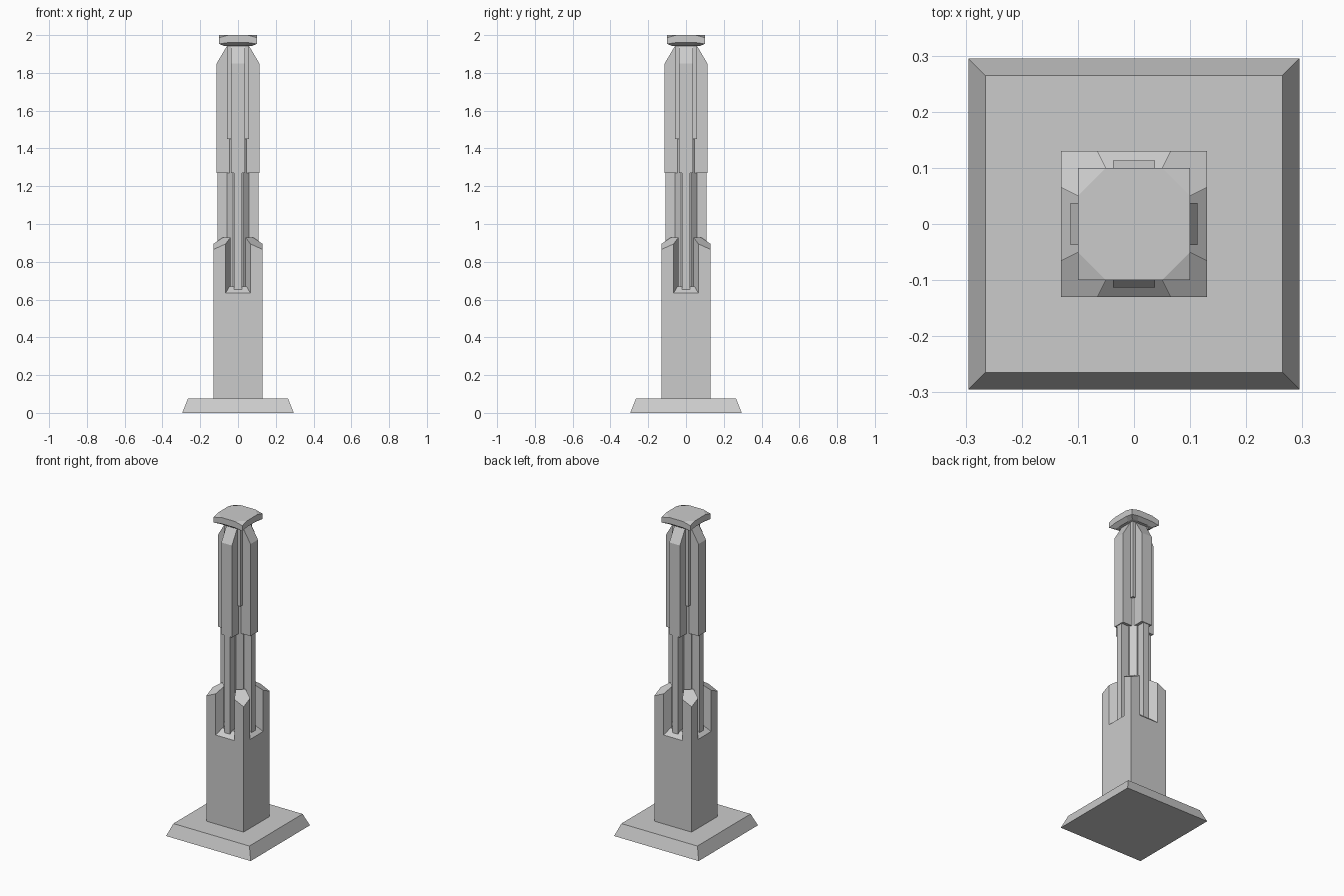
import bpy
from math import pi, cos, sin

if "Cube" in bpy.data.objects:
    bpy.data.objects.remove(bpy.data.objects["Cube"])


def mesh_object(name, verts, faces):
    me = bpy.data.meshes.new(name)
    me.from_pydata(verts, [], faces)
    me.update()
    ob = bpy.data.objects.new(name, me)
    bpy.context.collection.objects.link(ob)
    return ob


def loft(name, rings):
    """Skin a stack of equal-length rings and close both ends."""
    n = len(rings[0])
    verts = [p for r in rings for p in r]
    faces = [list(range(n))[::-1], list(range(len(verts) - n, len(verts)))]
    for k in range(len(rings) - 1):
        for i in range(n):
            j = (i + 1) % n
            faces.append((k * n + i, k * n + j, (k + 1) * n + j, (k + 1) * n + i))
    return mesh_object(name, verts, faces)


def square(h, z):
    return [(-h, -h, z), (h, -h, z), (h, h, z), (-h, h, z)]


def octagon(h, c, z):
    return [(-c, -h, z), (c, -h, z), (h, -c, z), (h, c, z),
            (c, h, z), (-c, h, z), (-h, c, z), (-h, -c, z)]


def turn(ring, k):
    c, s = round(cos(k * pi / 2)), round(sin(k * pi / 2))
    return [(x * c - y * s, x * s + y * c, z) for x, y, z in ring]


def four(name, rings):
    """Repeat a lofted part on each quarter turn."""
    for k in range(4):
        loft(f"{name}_{k + 1}", [turn(r, k) for r in rings])


# Foot plate and square lower column
loft("foot_plate", [square(0.295, 0), square(0.265, 0.075)])
loft("lower_column", [square(0.13, 0.07), square(0.13, 0.635), square(0.09, 0.67)])

# Corner prongs with tops rising towards the centre
prong = [(0.13, 0.13), (0.065, 0.13), (0.04, 0.08), (0.08, 0.04), (0.13, 0.065)][::-1]
four("corner_prong", [[(x, y, 0.635) for x, y in prong],
                      [(x, y, 0.865 + 0.46 * (0.26 - x - y)) for x, y in prong]])

# Central core: chamfered below, square above
loft("lower_core", [octagon(0.057, 0.026, 0.63), octagon(0.057, 0.026, 1.45)])
loft("upper_core", [square(0.057, 1.45), square(0.057, 1.945)])


# Radiating fins: narrow ones below, wide ones with sloped tops above
def fin(w, out, z_in, z_out):
    return [(0.03, -w, z_in), (out, -w, z_out), (out, w, z_out), (0.03, w, z_in)]


four("narrow_fin", [fin(0.02, 0.108, 0.64, 0.64), fin(0.02, 0.108, 1.3, 1.3)])
four("wide_fin", [fin(0.037, 0.113, 1.27, 1.27), fin(0.037, 0.113, 1.85, 1.85),
                  fin(0.037, 0.06, 1.94, 1.94)])


# Cap with drooping corners
def cap_ring(h, z, droop):
    m = h / 2
    ring = []
    for k in range(4):
        ring += turn([(-h, -h, z - droop), (-m, -h, z), (m, -h, z)], k)
    return ring


cap = loft("cap", [cap_ring(0.075, 1.943, 0), cap_ring(0.1, 1.961, 0.008),
                   cap_ring(0.1, 2.0, 0.013)])
# Split the cap top into a flat octagon and four corner facets
top = 24
verts = [v.co[:] for v in cap.data.vertices]
faces = [list(p.vertices) for p in cap.data.polygons if not all(i >= top for i in p.vertices)]
faces.append([top + i for i in range(12) if i % 3])
faces += [[top + (i - 1) % 12, top + i, top + i + 1] for i in (0, 3, 6, 9)]
cap.data.clear_geometry()
cap.data.from_pydata(verts, [], faces)
cap.data.update()
